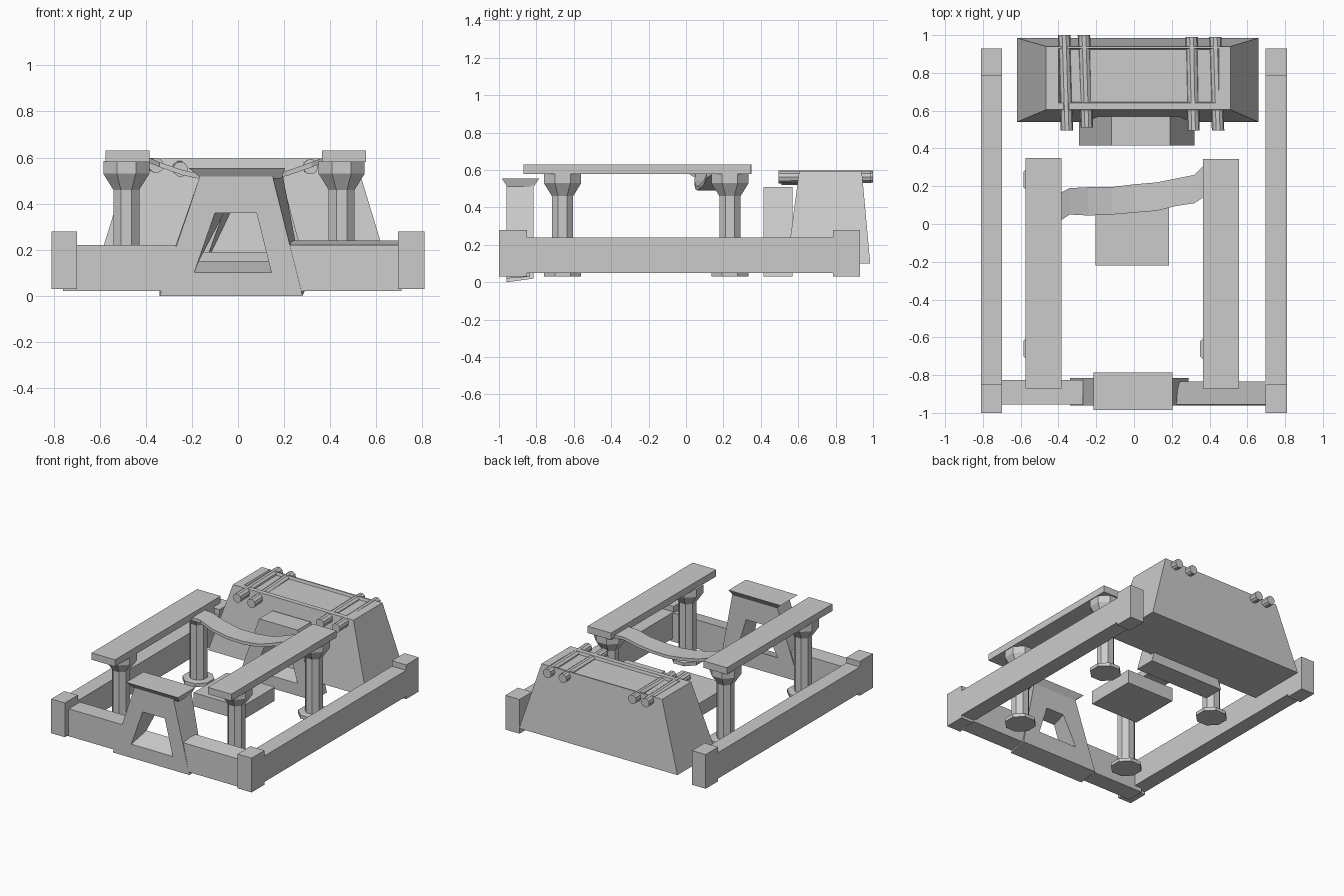
import bpy, bmesh, math
from mathutils import Vector

if "Cube" in bpy.data.objects:
    bpy.data.objects.remove(bpy.data.objects["Cube"])


def finish(name, bm):
    bmesh.ops.recalc_face_normals(bm, faces=bm.faces)
    me = bpy.data.meshes.new(name)
    bm.to_mesh(me)
    bm.free()
    ob = bpy.data.objects.new(name, me)
    bpy.context.collection.objects.link(ob)
    return ob


def loft(name, rings):
    """Skin a list of equal-length point rings and cap both ends."""
    bm = bmesh.new()
    vs = [[bm.verts.new(p) for p in r] for r in rings]
    for a, b in zip(vs, vs[1:]):
        n = len(a)
        for i in range(n):
            j = (i + 1) % n
            bm.faces.new((a[i], a[j], b[j], b[i]))
    bm.faces.new(vs[0][::-1])
    bm.faces.new(vs[-1])
    return finish(name, bm)


def rect(x0, x1, y0, y1, z):
    return [(x0, y0, z), (x1, y0, z), (x1, y1, z), (x0, y1, z)]


def box(name, x0, x1, y0, y1, z0, z1):
    return loft(name, [rect(x0, x1, y0, y1, z0), rect(x0, x1, y0, y1, z1)])


def octagon(x, y, r, z):
    return [(x + r * math.cos(math.pi * (i + .5) / 4),
             y + r * math.sin(math.pi * (i + .5) / 4), z) for i in range(8)]


def trap(b0, b1, t0, t1, z0, z1, y):
    return [(b0, y, z0), (b1, y, z0), (t1, y, z1), (t0, y, z1)]


def arch(name, fo, fi, bi, bo):
    """Tapered prism with a tapered through-opening."""
    bm = bmesh.new()
    loops = [[bm.verts.new(p) for p in r] for r in (fo, fi, bi, bo)]
    for k in range(4):
        a, b = loops[k], loops[(k + 1) % 4]
        for i in range(4):
            j = (i + 1) % 4
            bm.faces.new((a[i], a[j], b[j], b[i]))
    return finish(name, bm)


# Side walls with corner posts
for tag, x0, x1 in (("left", -.81, -.70), ("right", .695, .81)):
    box(tag + "_wall", x0, x1, -.85, .785, .05, .24)
    box(tag + "_front_post", x0, x1, -1, -.85, .03, .28)
    box(tag + "_rear_post", x0, x1, .785, .93, .03, .28)

# Front walls either side of the arch; the right one tilts slightly
box("front_wall_left", -.76, -.27, -.955, -.825, .02, .22)
loft("front_wall_right", [
    [(x, -.96, .02), (x, -.835, .03), (x, -.835, .24), (x, -.955, .22)] for x in (.22, .71)])

# Front arch and its flared cap
arch("front_arch",
     trap(-.34, .28, -.165, .15, 0, .52, -.96),
     trap(-.19, .145, -.10, .08, .10, .36, -.96),
     trap(-.17, .15, -.06, .085, .15, .36, -.815),
     trap(-.34, .29, -.165, .195, .02, .52, -.815))
loft("front_arch_cap", [rect(-.16, .19, -.955, -.815, .51),
                        rect(-.215, .205, -.985, -.785, .555)])

# Rear arch in front of the big block
arch("rear_arch",
     trap(-.29, .32, -.12, .19, .03, .51, .415),
     trap(-.15, .19, -.06, .12, .12, .37, .415),
     trap(-.13, .19, -.03, .12, .15, .37, .57),
     trap(-.29, .32, -.12, .19, .03, .51, .57))

# Octagonal pillars with base discs and capitals
PROFILE = ((.108, .03), (.108, .055), (.061, .06), (.061, .46), (.108, .53), (.108, .585))
for tx, x in (("left", -.485), ("right", .45)):
    for ty, y in (("front", -.66), ("rear", .235)):
        loft(f"{ty}_{tx}_pillar", [octagon(x, y, r, z) for r, z in PROFILE])

# Beams on the pillars
box("left_beam", -.575, -.385, -.87, .35, .58, .63)
box("right_beam", .365, .555, -.87, .345, .58, .63)

# Sagging bridge between the beams: x, front y, back y, top z
PATH = ((-.40, .01, .16, .605), (-.34, .05, .19, .58), (-.24, .045, .195, .545),
        (-.12, .05, .195, .52), (0, .06, .21, .512), (.12, .07, .22, .52),
        (.22, .095, .24, .545), (.32, .11, .26, .58), (.38, .15, .32, .605))
loft("hanging_bridge", [[(x, a, z), (x, b, z), (x, b, z - .022), (x, a, z - .022)]
                        for x, a, b, z in PATH])

# Central platform
box("central_platform", -.205, .185, -.22, .16, .09, .19)

# Big tapered block with a shallow recess on top
loft("rear_block", [rect(-.62, .66, .54, .985, .10), rect(-.465, .51, .605, .94, .595),
                    rect(-.40, .45, .64, .93, .595), rect(-.39, .44, .645, .925, .575)])

# Rods laid across the block: front x, rear x, height
for n, (xa, xb, z) in enumerate(((-.355, -.37, .566), (-.25, -.265, .550),
                                 (.315, .305, .560), (.445, .43, .562))):
    rings = []
    ya = .495 if n != 1 else .51
    for x, y, h in ((xa, ya, z), (xb, 1.0 - .01 * (n > 1), z + (.014 if n == 1 else .001))):
        rings.append([(x + .033 * math.cos(math.tau * i / 10), y,
                       h + .033 * math.sin(math.tau * i / 10)) for i in range(10)])
    loft(f"block_rod_{n + 1}", rings)
